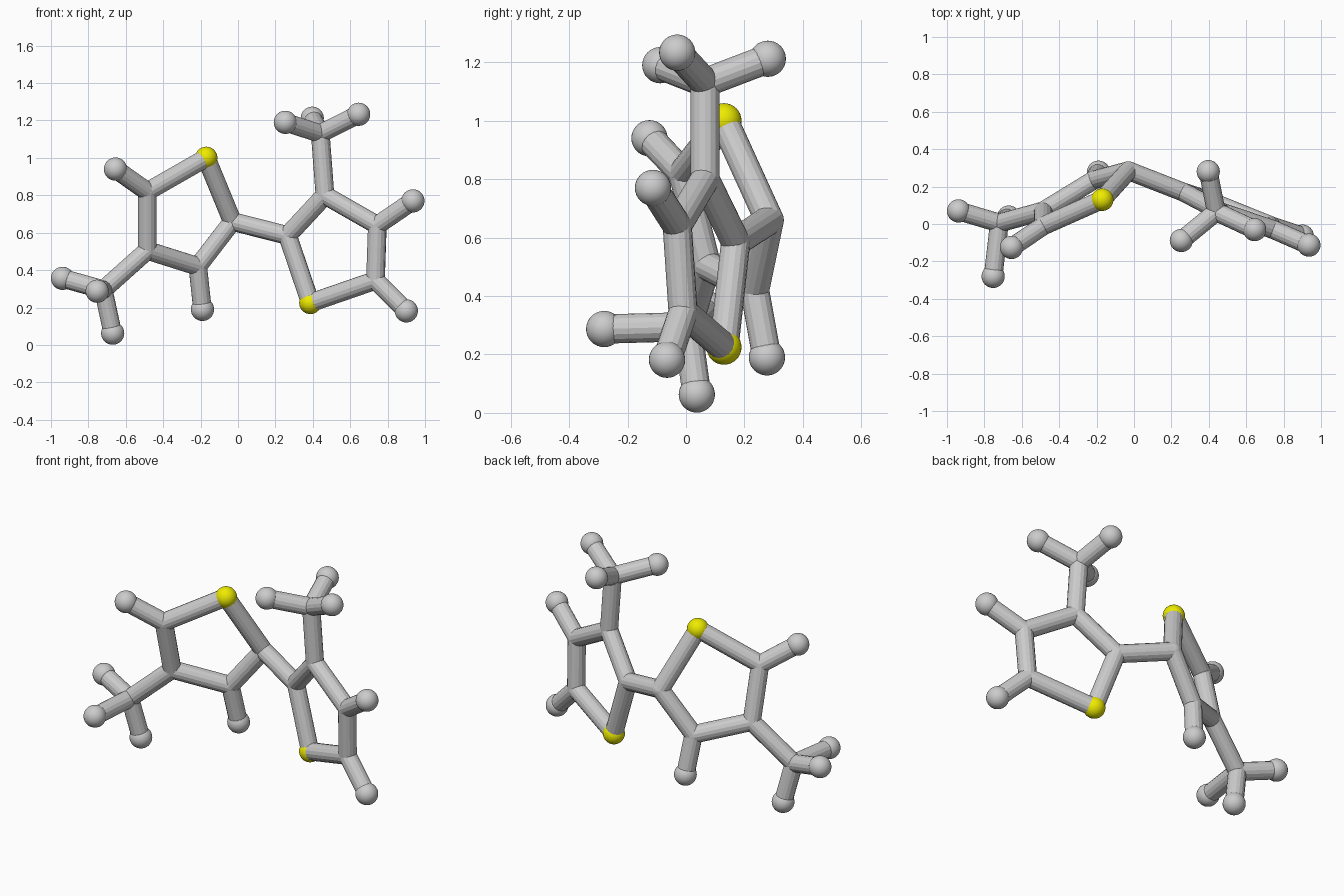
import bpy
from mathutils import Vector

if "Cube" in bpy.data.objects:
    bpy.data.objects.remove(bpy.data.objects["Cube"])

BOND_R = 0.05
RADIUS = {"S": 0.06, "C": 0.05, "H": 0.062}
NAMES = {"S": "sulfur_atom", "C": "carbon_joint", "H": "hydrogen_atom"}

# Atom positions; first letter of the key is the element
atoms = {
    # left ring
    "S1": (-0.17, 0.13, 1.0), "C2": (-0.03, 0.285, 0.66),
    "C3": (-0.215, 0.235, 0.42), "C4": (-0.485, 0.07, 0.505),
    "C5": (-0.485, -0.01, 0.82), "H3": (-0.19, 0.277, 0.19),
    "H5": (-0.655, -0.125, 0.94),
    # left methyl group
    "C6": (-0.72, 0.005, 0.295), "H6a": (-0.938, 0.07, 0.356),
    "H6b": (-0.753, -0.28, 0.287), "H6c": (-0.67, 0.037, 0.063),
    # right ring
    "S11": (0.387, 0.13, 0.225), "C12": (0.265, 0.17, 0.585),
    "C13": (0.465, 0.065, 0.80), "C14": (0.745, -0.03, 0.64),
    "C15": (0.735, -0.01, 0.345), "H14": (0.935, -0.113, 0.77),
    "H15": (0.90, -0.065, 0.182),
    # right methyl group
    "C16": (0.44, 0.065, 1.13), "H16a": (0.253, -0.088, 1.19),
    "H16b": (0.645, -0.03, 1.233), "H16c": (0.397, 0.28, 1.212),
}
bonds = """S1-C2 C2-C3 C3-C4 C4-C5 C5-S1 C3-H3 C5-H5 C4-C6 C6-H6a C6-H6b C6-H6c
C2-C12 S11-C12 C12-C13 C13-C14 C14-C15 C15-S11 C14-H14 C15-H15
C13-C16 C16-H16a C16-H16b C16-H16c"""

yellow = bpy.data.materials.new("yellow")
yellow.diffuse_color = (0.85, 0.83, 0.0, 1)
yellow.use_nodes = True
yellow.node_tree.nodes["Principled BSDF"].inputs["Base Color"].default_value = yellow.diffuse_color

# Atoms and joints
for key, pos in atoms.items():
    kind = key[0]
    bpy.ops.mesh.primitive_uv_sphere_add(segments=32, ring_count=16,
                                         radius=RADIUS[kind], location=pos)
    ob = bpy.context.object
    ob.name = NAMES[kind]
    bpy.ops.object.shade_smooth()
    if kind == "S":
        ob.data.materials.append(yellow)

# Bonds: straight faceted rods between atom centres
for pair in bonds.split():
    a, b = (Vector(atoms[k]) for k in pair.split("-"))
    d = b - a
    bpy.ops.mesh.primitive_cylinder_add(vertices=16, radius=BOND_R,
                                        depth=d.length, location=(a + b) / 2)
    ob = bpy.context.object
    ob.name = "bond_rod"
    ob.rotation_euler = d.to_track_quat("Z", "Y").to_euler()
